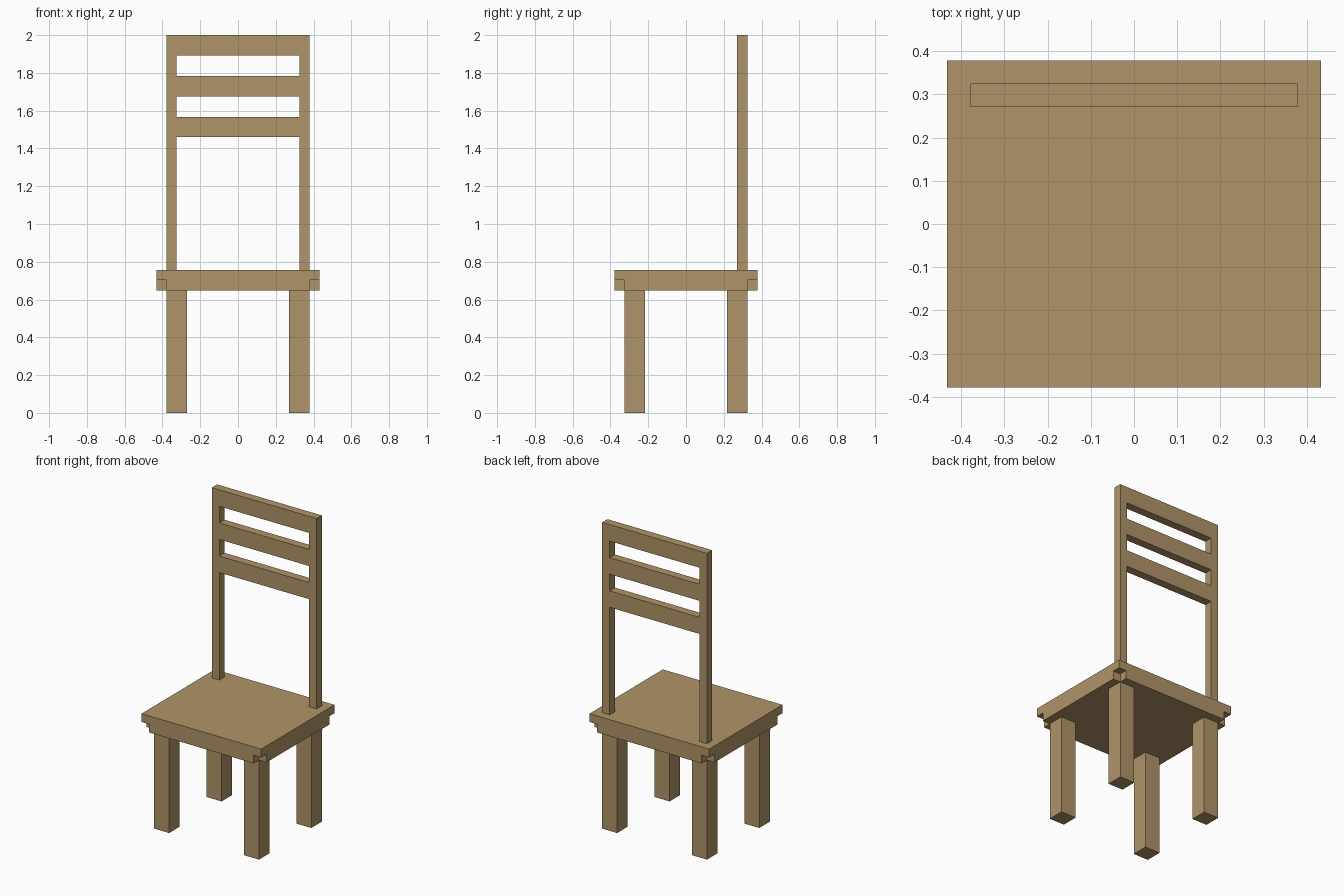
import bpy
import bmesh
from mathutils import Vector

if "Cube" in bpy.data.objects:
    bpy.data.objects.remove(bpy.data.objects["Cube"])

U = 2 / 37  # the whole chair sits on a regular module, 37 modules tall

wood = bpy.data.materials.new("light_wood")
wood.diffuse_color = (0.434, 0.296, 0.138, 1)
wood.use_nodes = True
wood.node_tree.nodes["Principled BSDF"].inputs["Base Color"].default_value = wood.diffuse_color


def add_box(bm, lo, hi):
    """Add a box between two corners given in modules."""
    lo, hi = Vector(lo) * U, Vector(hi) * U
    verts = bmesh.ops.create_cube(bm, size=1)["verts"]
    for v in verts:
        v.co = (lo + hi) / 2 + v.co * (hi - lo)


def make_object(name, boxes):
    bm = bmesh.new()
    for lo, hi in boxes:
        add_box(bm, lo, hi)
    mesh = bpy.data.meshes.new(name)
    bm.to_mesh(mesh)
    bm.free()
    mesh.materials.append(wood)
    ob = bpy.data.objects.new(name, mesh)
    bpy.context.collection.objects.link(ob)
    return ob


def carve(ob, boxes):
    """Cut boxes out of an object and bake the result."""
    cutter = make_object(ob.name + "_cutter", boxes)
    cutter.hide_render = True
    mod = ob.modifiers.new("carve", "BOOLEAN")
    mod.operation = "DIFFERENCE"
    mod.solver = "EXACT"
    mod.object = cutter
    graph = bpy.context.evaluated_depsgraph_get()
    baked = bpy.data.meshes.new_from_object(ob.evaluated_get(graph))
    ob.modifiers.clear()
    ob.data = baked
    bpy.data.objects.remove(cutter)


# Four square legs
for side, sx in (("left", -1), ("right", 1)):
    for end, sy in (("front", -1), ("back", 1)):
        cx, cy = 6 * sx, 5 * sy
        make_object(f"{end}_{side}_leg", [((cx - 1, cy - 1, 0), (cx + 1, cy + 1, 12))])

# Seat, with a small notch under each corner
seat = make_object("seat", [((-8, -7, 12), (8, 7, 14))])
notches = []
for sx in (-1, 1):
    for sy in (-1, 1):
        xs, ys = sorted((7 * sx, 9 * sx)), sorted((6 * sy, 8 * sy))
        notches.append(((xs[0], ys[0], 11), (xs[1], ys[1], 13)))
carve(seat, notches)

# Backrest: a thin panel with openings that leave two posts and three rails
back = make_object("backrest", [((-7, 5, 14), (7, 6, 37))])
carve(back, [((-6, 4, z0), (6, 7, z1)) for z0, z1 in ((13, 27), (29, 31), (33, 35))])
